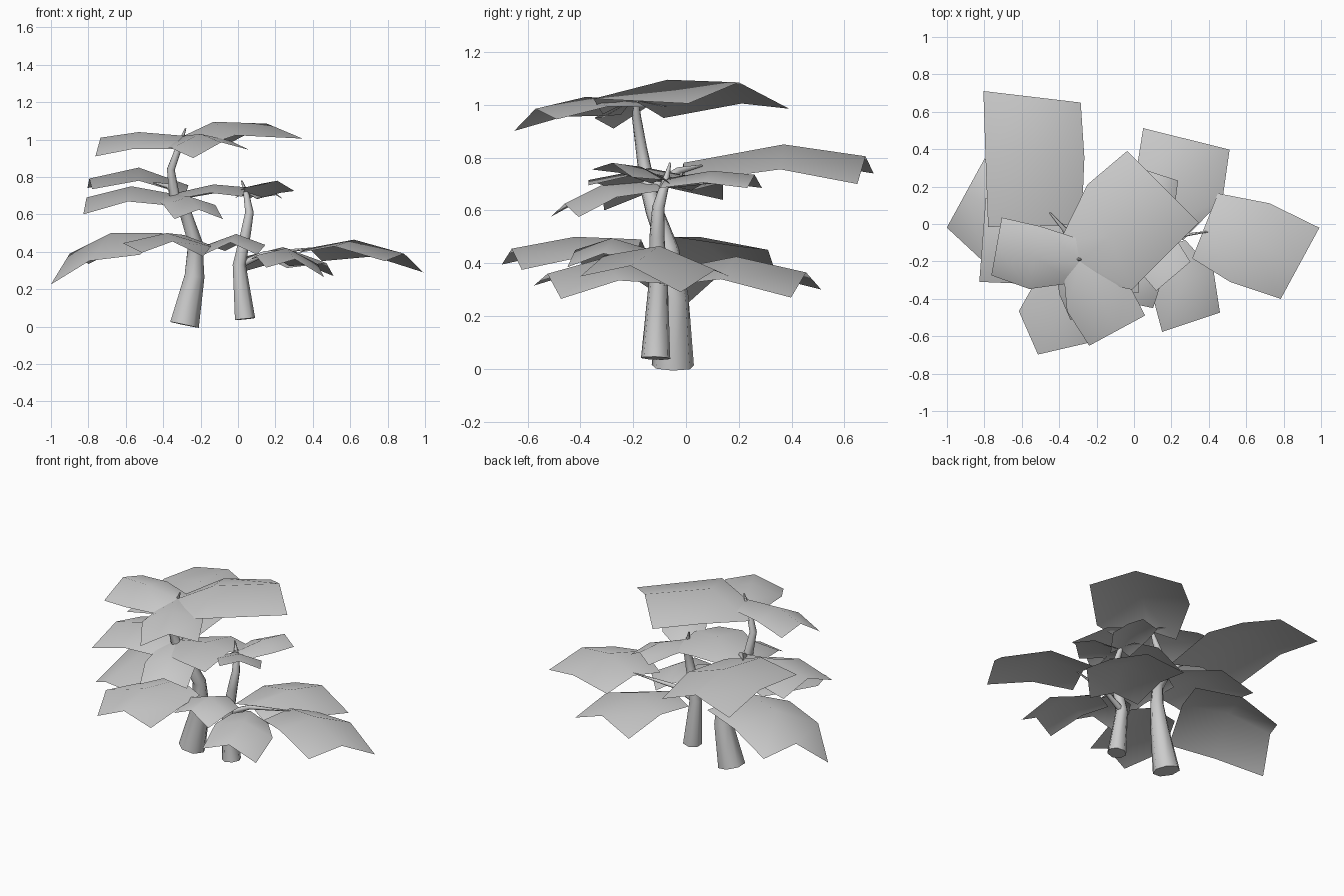
import bpy
import bmesh
from math import cos, sin, pi, radians
from mathutils import Vector, Matrix

cube = bpy.data.objects.get("Cube")
if cube:
    bpy.data.objects.remove(cube, do_unlink=True)

GREY = (0.6, 0.6, 0.6, 1)
grey = bpy.data.materials.new("pale_grey")
grey.use_nodes = True
grey.diffuse_color = GREY
for node in grey.node_tree.nodes:
    if node.type == 'BSDF_PRINCIPLED':
        node.inputs["Base Color"].default_value = GREY


def finish(name, bm):
    """Turn the bmesh into a smooth shaded object."""
    for face in bm.faces:
        face.smooth = True
    mesh = bpy.data.meshes.new(name)
    bm.to_mesh(mesh)
    bm.free()
    mesh.materials.append(grey)
    obj = bpy.data.objects.new(name, mesh)
    bpy.context.scene.collection.objects.link(obj)
    bpy.context.view_layer.objects.active = obj
    bpy.ops.object.select_all(action='DESELECT')
    obj.select_set(True)
    bpy.ops.object.shade_smooth_by_angle(angle=radians(61))
    return obj


def stem(name, path, sides=7):
    """Tapered tube through points given as (x, y, z, radius)."""
    bm = bmesh.new()
    points = [Vector(p[:3]) for p in path]
    rings = []
    for i, (centre, spec) in enumerate(zip(points, path)):
        along = points[min(i + 1, len(points) - 1)] - points[max(i - 1, 0)]
        turn = Vector((0, 0, 1)).rotation_difference(along)
        ring = []
        for k in range(sides):
            a = 2 * pi * k / sides
            ring.append(bm.verts.new(centre + turn @ Vector((cos(a), sin(a), 0)) * spec[3]))
        rings.append(ring)
    for low, high in zip(rings, rings[1:]):
        for k in range(sides):
            n = (k + 1) % sides
            bm.faces.new((low[k], low[n], high[n], high[k]))
    bm.faces.new(rings[0][::-1])
    bm.faces.new(rings[-1])
    return finish(name, bm)


def leaf(name, root, mid, tip, widths, droop, roll=0, skew=(0, 0)):
    """Folded sheet: three rows across, each with a ridge and two hanging edges.

    widths are half widths per row; roll lifts the right edge;
    skew turns the middle and tip rows."""
    bm = bmesh.new()
    heading = Vector(tip) - Vector(root)
    side = Vector((heading.y, -heading.x, 0)).normalized()
    rows = []
    for centre, half, hang, turn in zip((root, mid, tip), widths, (0.7, 0.9, 1), (0, *skew)):
        centre = Vector(centre)
        across = Matrix.Rotation(radians(turn), 3, 'Z') @ side * half
        left = Vector((0, 0, (droop + roll) * hang))
        right = Vector((0, 0, (droop - roll) * hang))
        row = (centre - across - left, centre, centre + across - right)
        rows.append([bm.verts.new(p) for p in row])
    for near, far in zip(rows, rows[1:]):
        for k in range(2):
            bm.faces.new((near[k], near[k + 1], far[k + 1], far[k]))
    return finish(name, bm)


# Trunks
stem("large_trunk", [
    (-.29, -.05, .01, .082), (-.235, -.045, .27, .056), (-.23, -.065, .45, .04),
    (-.28, -.12, .6, .034), (-.34, -.145, .69, .03), (-.36, -.17, .84, .022),
    (-.32, -.187, .95, .018), (-.28, -.19, 1.06, .004)])
stem("small_trunk", [
    (.035, -.115, .04, .057), (.005, -.105, .33, .037), (.04, -.11, .5, .029),
    (.06, -.105, .61, .024), (.045, -.08, .7, .017), (.02, -.06, .78, .004)])

# Side twigs
stem("large_tree_twig", [
    (-.34, -.12, .69, .02), (-.37, -.03, .75, .014), (-.45, .06, .77, .004)])
stem("small_tree_twig", [
    (.01, -.1, .33, .02), (.14, -.08, .39, .014), (.4, -.04, .42, .004)])

# Top tier of the large tree
crown = (-.29, -.2, 1.02)
leaf("top_leaf_back", crown, (-.13, -.07, 1.095), (.155, .2, 1.085), (.155, .305, .27),
     .09, .01, (-19, 3))
leaf("top_leaf_right", crown, (-.53, -.18, 1.04), (-.735, -.12, 1.01),
     (.115, .17, .157), .07, .03)
leaf("top_leaf_front", crown, (-.2, -.38, 1.03), (-.09, -.57, .985), (.1, .18, .17),
     .062, -.022)

# Middle tier of the large tree
fork = (-.35, -.12, .71)
leaf("middle_leaf_back", (-.53, -.01, .78), (-.53, .37, .85), (-.545, .68, .805),
     (.25, .265, .262), .085, -.02, (-4, -8))
leaf("middle_leaf_right", fork, (-.57, -.09, .75), (-.81, -.085, .69),
     (.14, .23, .225), .07, .02)
leaf("middle_leaf_front", fork, (-.26, -.32, .695), (-.21, -.46, .625),
     (.09, .15, .14), .05)
leaf("middle_leaf_left", fork, (-.13, -.14, .76), (.04, -.15, .745),
     (.14, .23, .22), .05)

# Bottom tier of the large tree
leaf("bottom_leaf_right", (-.41, -.05, .5), (-.68, .05, .5), (-.9, .165, .39),
     (.28, .285, .21), .11, .055, (0, -5))
leaf("bottom_leaf_front", (-.29, -.17, .49), (-.38, -.42, .5), (-.35, -.66, .455),
     (.15, .24, .168), .07, .01, (18, 20))

# Upper tier of the small tree
sprout = (.04, -.08, .72)
leaf("small_upper_leaf_back", sprout, (.11, .1, .75), (.15, .26, .735),
     (.06, .11, .09), .05)
leaf("small_upper_leaf_front", sprout, (.13, -.17, .765), (.21, -.28, .78),
     (.08, .13, .12), .04, .015)

# Lower tier of the small tree
leaf("small_lower_leaf_left", (.38, -.01, .42), (.62, -.1, .465), (.888, -.21, .39),
     (.187, .235, .216), .07, .03, (-5, -7))
leaf("small_lower_leaf_back", (.12, -.04, .38), (.24, .19, .425), (.28, .455, .365),
     (.15, .24, .238), .08, -.015, (4, 4))
leaf("small_lower_leaf_front", (.17, -.12, .39), (.26, -.31, .42), (.305, -.525, .36),
     (.11, .175, .163), .07, .025)
leaf("small_lower_leaf_right", (.02, -.13, .45), (-.01, -.28, .495), (-.04, -.42, .45),
     (.09, .16, .145), .065)
